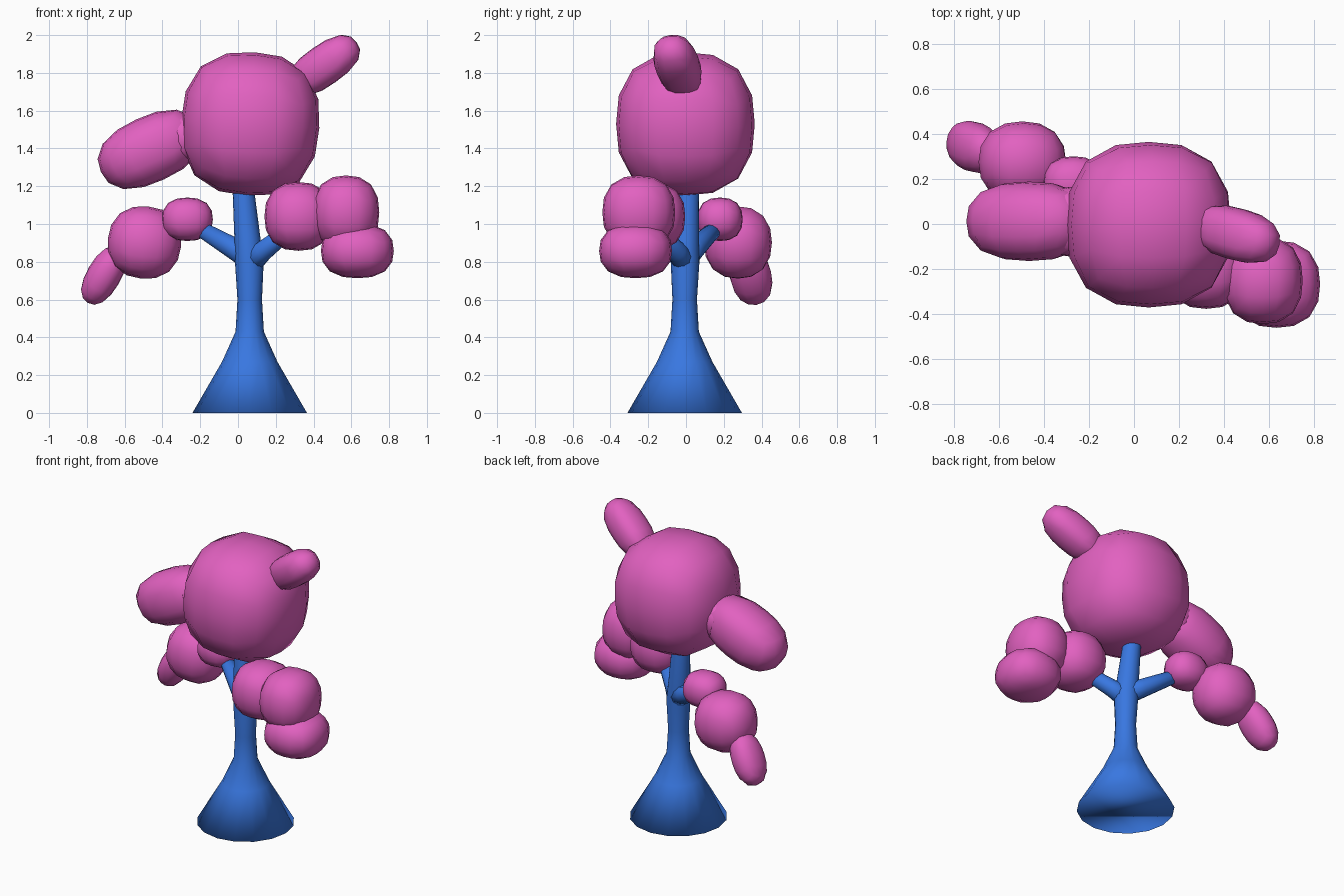
import bpy, bmesh, math
from mathutils import Vector

if "Cube" in bpy.data.objects:
    bpy.data.objects.remove(bpy.data.objects["Cube"], do_unlink=True)


def material(name, rgb):
    m = bpy.data.materials.new(name)
    m.use_nodes = True
    m.diffuse_color = (*rgb, 1)
    m.node_tree.nodes["Principled BSDF"].inputs["Base Color"].default_value = (*rgb, 1)
    return m


PINK = material("pink foliage", (0.76, 0.12, 0.53))
BLUE = material("blue bark", (0.04, 0.185, 0.75))


def finish(bm, name, mat):
    bmesh.ops.recalc_face_normals(bm, faces=bm.faces)
    for f in bm.faces:
        f.smooth = True
    mesh = bpy.data.meshes.new(name)
    bm.to_mesh(mesh)
    bm.free()
    mesh.materials.append(mat)
    ob = bpy.data.objects.new(name, mesh)
    bpy.context.collection.objects.link(ob)


def lump(name, centre, half, axis=(0, 0, 1), power=2.45):
    """Rounded cube of 16 sides; its local z runs along axis, y stays level."""
    bm = bmesh.new()
    bmesh.ops.create_cube(bm, size=2)
    bmesh.ops.subdivide_edges(bm, edges=bm.edges[:], cuts=3, use_grid_fill=True)
    z = Vector(axis).normalized()
    x = Vector((0, 1, 0)).cross(z).normalized()
    y = z.cross(x)
    for v in bm.verts:
        d = Vector([math.tan(c * math.pi / 4) for c in v.co])
        d /= sum(abs(c) ** power for c in d) ** (1 / power)
        v.co = Vector(centre) + x * d.x * half[0] + y * d.y * half[1] + z * d.z * half[2]
    finish(bm, name, PINK)


def limb(name, rings, sides=16):
    """Capped tube through (x, y, z, radius) rings."""
    bm = bmesh.new()
    pts = [Vector(r[:3]) for r in rings]
    loops = []
    for i, r in enumerate(rings):
        way = pts[min(i + 1, len(pts) - 1)] - pts[max(i - 1, 0)]
        q = Vector((0, 0, 1)).rotation_difference(way)
        loops.append([bm.verts.new(pts[i] + q @ Vector((
            r[3] * math.cos(2 * math.pi * k / sides),
            r[3] * math.sin(2 * math.pi * k / sides), 0))) for k in range(sides)])
    for a, b in zip(loops, loops[1:]):
        for k in range(sides):
            n = (k + 1) % sides
            bm.faces.new((a[k], a[n], b[n], b[k]))
    bm.faces.new(loops[0])
    bm.faces.new(loops[-1])
    finish(bm, name, BLUE)


# Flared trunk and its two branches
limb("trunk", [(0.062, -0.007, 0, 0.303), (0.062, -0.007, 0.27, 0.147),
               (0.062, -0.007, 0.43, 0.075), (0.062, -0.007, 0.6, 0.065),
               (0.06, -0.005, 0.8, 0.076), (0.05, 0, 0.92, 0.069),
               (0.03, 0.012, 1.16, 0.058), (0.03, 0.012, 1.25, 0.05)])
limb("right_branch", [(0.06, 0, 0.82, 0.065), (-0.03, 0.05, 0.875, 0.058),
                      (-0.26, 0.19, 1.01, 0.036)], 12)
limb("left_branch", [(0.06, 0, 0.79, 0.065), (0.13, -0.05, 0.855, 0.055),
                     (0.3, -0.17, 0.99, 0.04)], 12)

# Crown and its two outgrowths
lump("crown", (0.065, -0.003, 1.53), (0.366, 0.367, 0.38), (0.06, 0, 1), 2.55)
lump("crown_right_neck", (-0.28, 0.01, 1.455), (0.13, 0.155, 0.12), (-0.5, 0, -0.23))
lump("crown_right_lobe", (-0.465, 0.012, 1.395), (0.175, 0.176, 0.287), (-0.5, 0, -0.23))
lump("crown_left_lobe", (0.455, -0.045, 1.84), (0.108, 0.114, 0.215), (0.34, -0.1, 0.24), 2.6)

# Hanging foliage on the right branch
lump("right_inner_puff", (-0.268, 0.18, 1.025), (0.135, 0.12, 0.115))
lump("right_middle_puff", (-0.495, 0.275, 0.902), (0.195, 0.18, 0.192), (0.1, 0, 1), 2.3)
lump("right_outer_puff", (-0.71, 0.342, 0.728), (0.09, 0.11, 0.172), (-0.1, 0.04, -0.17), 2.3)

# Foliage cluster on the left branch
lump("left_inner_puff", (0.32, -0.19, 1.04), (0.18, 0.186, 0.182))
lump("left_upper_puff", (0.572, -0.25, 1.062), (0.176, 0.193, 0.195))
lump("left_lower_puff", (0.632, -0.267, 0.858), (0.193, 0.193, 0.145))
